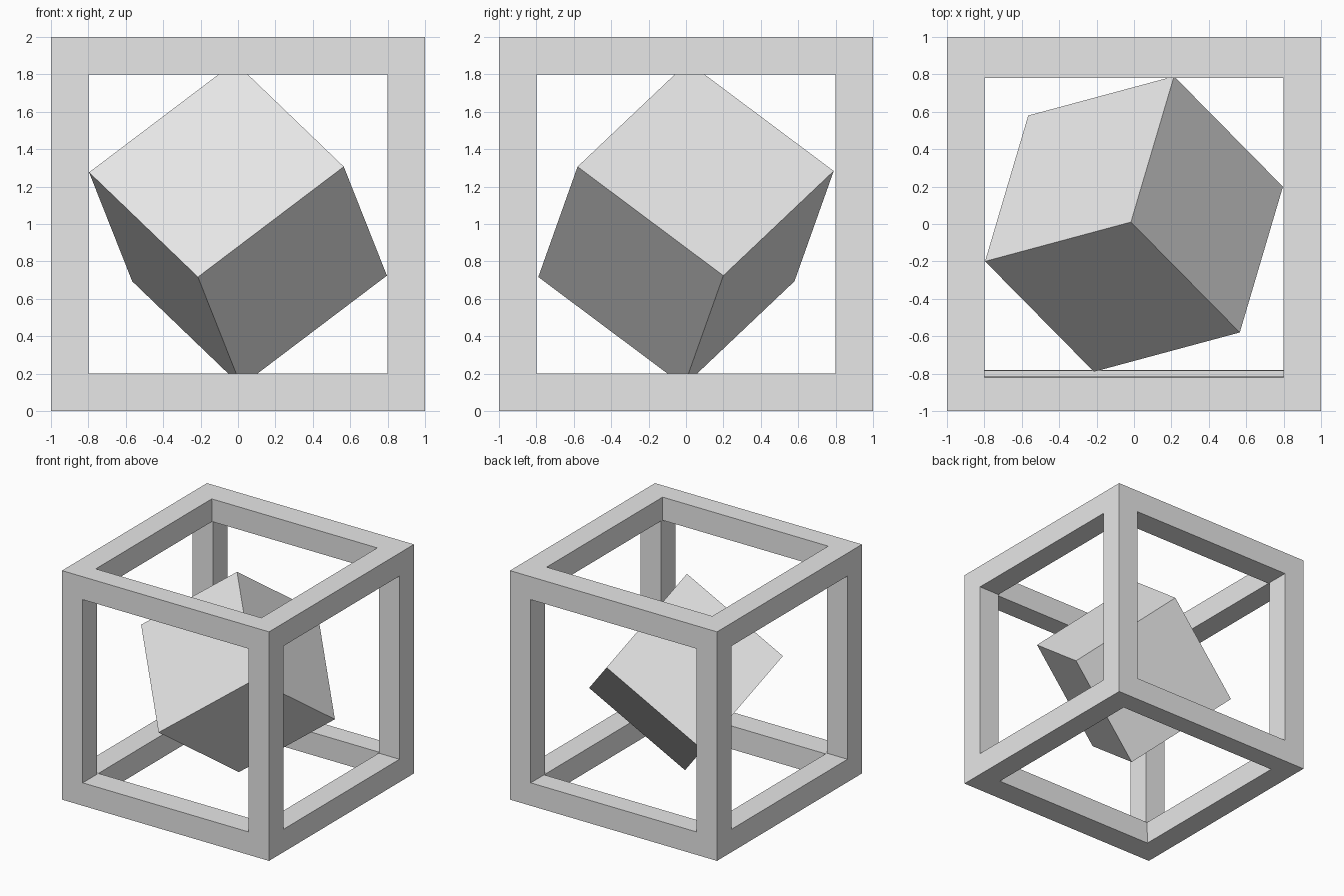
import bpy
from mathutils import Matrix, Vector

if "Cube" in bpy.data.objects:
    bpy.data.objects.remove(bpy.data.objects["Cube"])

grey = bpy.data.materials.new("light_grey")
grey.diffuse_color = (0.8, 0.8, 0.8, 1)
grey.use_nodes = True
grey.node_tree.nodes["Principled BSDF"].inputs["Base Color"].default_value = grey.diffuse_color


def block(name, size, matrix=Matrix.Identity(4)):
    """Box of the given size, placed relative to the centre of the model."""
    bpy.ops.mesh.primitive_cube_add(size=1)
    ob = bpy.context.object
    ob.name = name
    ob.data.transform(Matrix.Translation((0, 0, 1)) @ matrix @ Matrix.Diagonal((*size, 1)))
    ob.data.materials.append(grey)
    return ob


# Outer frame: solid cube opened by one square tunnel along each axis
frame = block("outer_frame", (2, 2, 2))
lean = Matrix.Identity(4)
lean[1][2] = -0.02          # the vertical tunnel leans slightly forward
tunnels = [
    ("tunnel_x", (3, 1.6, 1.6), Matrix.Identity(4)),
    ("tunnel_y", (1.6, 3, 1.6), Matrix.Identity(4)),
    ("tunnel_z", (1.6, 1.6, 3), lean),
]
for name, size, matrix in tunnels:
    cutter = block(name, size, matrix)
    mod = frame.modifiers.new(name, 'BOOLEAN')
    mod.operation = 'DIFFERENCE'
    mod.solver = 'EXACT'
    mod.object = cutter
    bpy.context.view_layer.objects.active = frame
    bpy.ops.object.modifier_apply(modifier=name)
    bpy.data.objects.remove(cutter)

# Inner cube: unit cube balanced on a corner, edges along three square axes
a = Vector((-0.78, -0.21, -0.59)).normalized()
b = Vector((0.58, -0.59, -0.56))
b = (b - a * b.dot(a)).normalized()
c = a.cross(b)
block("inner_cube", (1, 1, 1), Matrix((a, b, c)).transposed().to_4x4())
